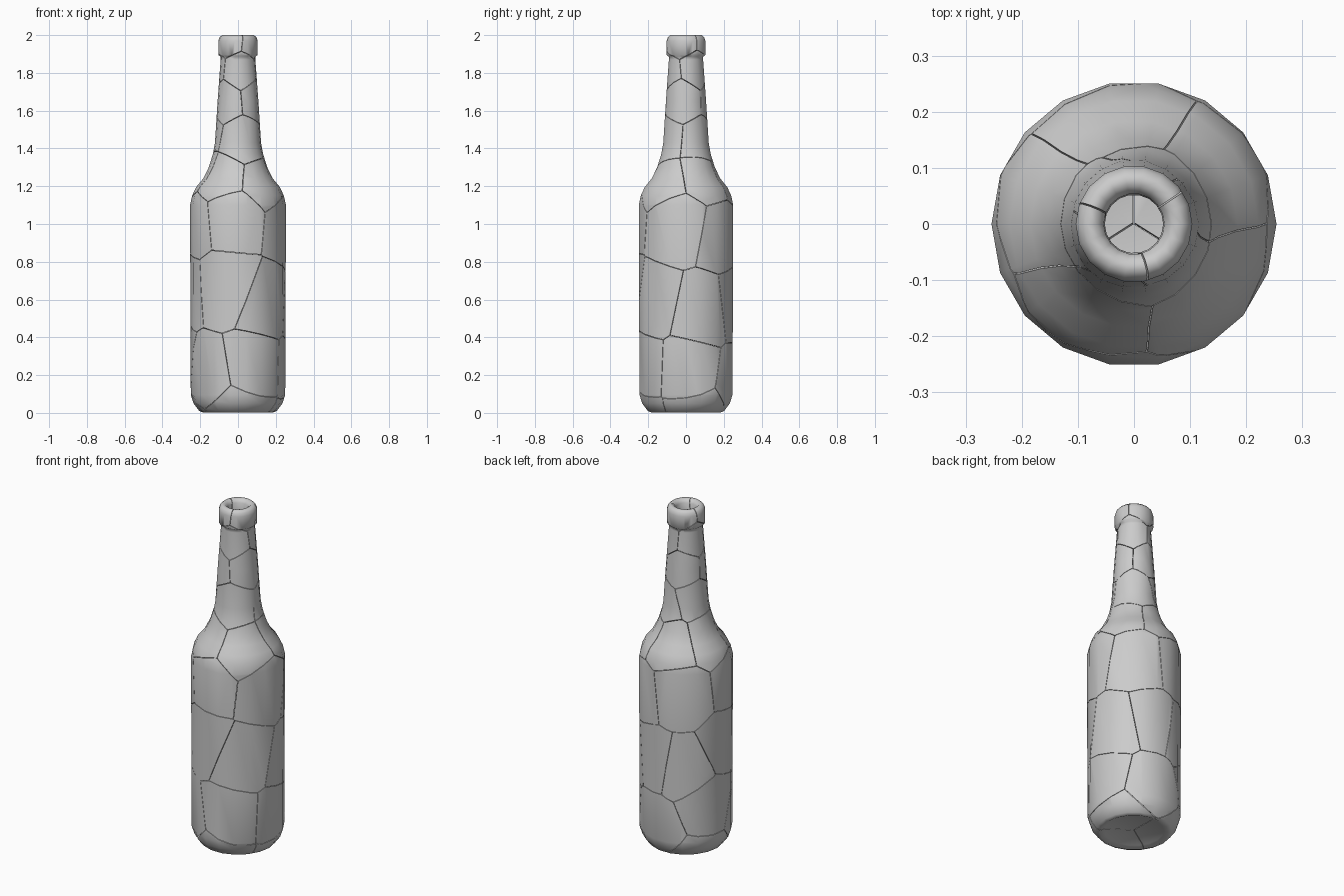
import bpy, bmesh, math, random
from mathutils import Vector

if "Cube" in bpy.data.objects:
    bpy.data.objects.remove(bpy.data.objects["Cube"])

random.seed(7)
SIDES = 18
GAP = 0.0012

# Closed glass wall profile (radius, height): outside going up, inside going down
PROFILE = [
    (0, 0.018), (0.16, 0.014), (0.185, 0.002), (0.205, 0.01), (0.235, 0.05), (0.25, 0.095),
    (0.254, 1.10), (0.243, 1.15), (0.222, 1.195), (0.185, 1.24), (0.155, 1.30),
    (0.133, 1.37), (0.122, 1.43), (0.108, 1.65), (0.092, 1.87), (0.092, 1.885),
    (0.104, 1.895), (0.104, 1.97), (0.098, 1.988), (0.085, 2.0), (0.068, 1.998),
    (0.054, 1.98), (0.052, 1.90), (0.066, 1.85), (0.085, 1.62), (0.10, 1.42),
    (0.113, 1.36), (0.137, 1.29), (0.168, 1.225), (0.203, 1.18), (0.223, 1.14),
    (0.234, 1.09), (0.23, 0.10), (0.215, 0.06), (0.18, 0.035), (0, 0.04),
]


def lathe_bottle():
    bm = bmesh.new()
    vs = [bm.verts.new((r, 0, z)) for r, z in PROFILE]
    es = [bm.edges.new(p) for p in zip(vs, vs[1:])]
    bmesh.ops.spin(bm, geom=vs + es, cent=(0, 0, 0), axis=(0, 0, 1),
                   angle=2 * math.pi, steps=SIDES)
    bmesh.ops.remove_doubles(bm, verts=bm.verts[:], dist=0.0002)
    bmesh.ops.recalc_face_normals(bm, faces=bm.faces[:])
    return bm


def cut_cell(source, seed, others):
    """Trim a copy of the bottle to the region nearest to one seed."""
    bm = source.copy()
    for o in sorted(others, key=lambda p: (p - seed).length):
        n = (o - seed).normalized()
        co = (o + seed) / 2 - n * GAP
        geom = bm.verts[:] + bm.edges[:] + bm.faces[:]
        bmesh.ops.bisect_plane(bm, geom=geom, dist=1e-6, plane_co=co,
                               plane_no=n, clear_outer=True)
        rim = [e for e in bm.edges if e.is_boundary]
        if rim:
            bmesh.ops.triangle_fill(bm, edges=rim, use_beauty=True, normal=n)
        if not bm.faces:
            break
    return bm


# Fracture centres: (height, radius, count, starting angle in degrees)
ROWS = [
    (0.05, 0.13, 3, 30), (0.24, 0.23, 5, 305), (0.60, 0.23, 6, 250),
    (1.02, 0.23, 5, 270), (1.24, 0.17, 5, 245), (1.46, 0.11, 3, 280),
    (1.66, 0.10, 3, 230), (1.82, 0.08, 3, 275), (1.96, 0.08, 3, 220),
]
seeds = []
for z, r, count, start in ROWS:
    for i in range(count):
        a = math.radians(start + 360 * i / count + random.uniform(-13, 13))
        jz = random.uniform(-0.35, 0.35) * r
        seeds.append(Vector((r * math.cos(a), r * math.sin(a), z + jz)))

# Glass shards, kept in place so they form the cracked bottle
bottle = lathe_bottle()
for i, s in enumerate(seeds):
    shard = cut_cell(bottle, s, [o for o in seeds if o is not s])
    if shard.faces:
        bmesh.ops.recalc_face_normals(shard, faces=shard.faces[:])
        for f in shard.faces:
            f.smooth = True
        name = f"glass_shard_{i + 1:02d}"
        me = bpy.data.meshes.new(name)
        shard.to_mesh(me)
        me.set_sharp_from_angle(angle=math.radians(50))
        bpy.context.collection.objects.link(bpy.data.objects.new(name, me))
    shard.free()
bottle.free()
